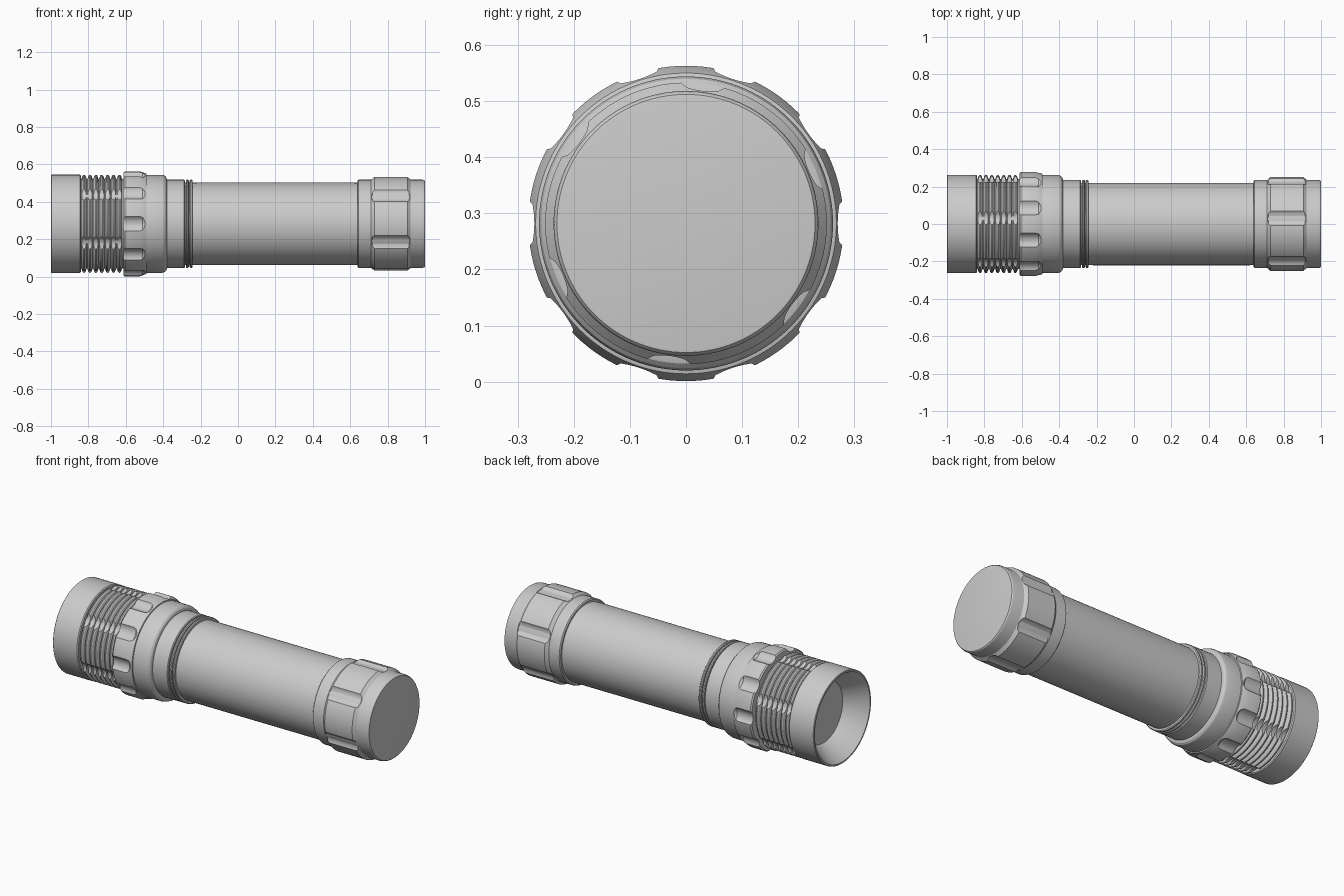
import bpy
import bmesh
from math import sin, cos, pi, radians

AXIS_Z = 0.282
SEGMENTS = 120

if "Cube" in bpy.data.objects:
    bpy.data.objects.remove(bpy.data.objects["Cube"], do_unlink=True)

# One plain grey finish
metal = bpy.data.materials.new("grey_metal")
metal.use_nodes = True
COLOUR = (0.6, 0.6, 0.6, 1)
metal.diffuse_color = COLOUR
metal.node_tree.nodes["Principled BSDF"].inputs["Base Color"].default_value = COLOUR


def new_object(name, bm):
    bmesh.ops.recalc_face_normals(bm, faces=bm.faces)
    mesh = bpy.data.meshes.new(name)
    bm.to_mesh(mesh)
    bm.free()
    mesh.materials.append(metal)
    obj = bpy.data.objects.new(name, mesh)
    bpy.context.collection.objects.link(obj)
    return obj


def select_only(obj):
    bpy.ops.object.select_all(action="DESELECT")
    obj.select_set(True)
    bpy.context.view_layer.objects.active = obj


def smooth(obj):
    select_only(obj)
    bpy.ops.object.shade_smooth_by_angle(angle=radians(25))


def lathe(name, profile, caps=True):
    """Spin (x, radius) points round the long axis, closing both ends."""
    if caps:
        profile = [(profile[0][0], 0)] + profile + [(profile[-1][0], 0)]
    bm = bmesh.new()
    verts = [bm.verts.new((x, 0, AXIS_Z + r)) for x, r in profile]
    edges = [bm.edges.new(pair) for pair in zip(verts, verts[1:])]
    bmesh.ops.spin(bm, geom=verts + edges, cent=(0, 0, AXIS_Z), axis=(1, 0, 0),
                   angle=2 * pi, steps=SEGMENTS)
    bmesh.ops.remove_doubles(bm, verts=bm.verts, dist=1e-5)
    obj = new_object(name, bm)
    smooth(obj)
    return obj


def scoop(obj, count, start, x0, x1, floor, radius):
    """Cut evenly spaced round-bottomed finger scoops, tapered at each end."""
    bm = bmesh.new()
    taper = 0.02
    stations = [(x0, radius - 0.014), (x0 + taper, radius),
                (x1 - taper, radius), (x1, radius - 0.014)]
    for i in range(count):
        a = radians(start) + 2 * pi * i / count
        cy = -sin(a) * (floor + radius)
        cz = AXIS_Z + cos(a) * (floor + radius)
        rings = [[bm.verts.new((x, cy + r * sin(t * pi / 24), cz + r * cos(t * pi / 24)))
                  for t in range(48)] for x, r in stations]
        for low, high in zip(rings, rings[1:]):
            for t in range(48):
                u = (t + 1) % 48
                bm.faces.new((low[t], low[u], high[u], high[t]))
        bm.faces.new(rings[0])
        bm.faces.new(rings[-1])
    cutter = new_object("scoop_cutter", bm)
    cutter.hide_render = True
    mod = obj.modifiers.new("scoops", "BOOLEAN")
    mod.operation = "DIFFERENCE"
    mod.solver = "EXACT"
    mod.object = cutter
    select_only(obj)
    bpy.ops.object.modifier_apply(modifier=mod.name)
    bpy.data.objects.remove(cutter, do_unlink=True)
    smooth(obj)


# Head bezel with a flared reflector, and the lens at its bottom
lathe("head_bezel", [(-0.88, 0.174), (-0.998, 0.25), (-1.0, 0.252), (-1.0, 0.26),
                     (-0.997, 0.263), (-0.845, 0.263), (-0.84, 0.258),
                     (-0.84, 0.174), (-0.88, 0.174)], caps=False)
lathe("lens", [(-0.88, 0.176), (-0.86, 0.176)])

# Cooling fins with rounded crests
fin_profile = [(-0.85, 0.24)]
FINS, PITCH = 7, 0.0315
for i in range(FINS):
    x = -0.837 + i * PITCH
    fin_profile += [(x + dx, r) for dx, r in
                    ((0, 0.24), (0.006, 0.257), (0.011, 0.262),
                     (0.017, 0.262), (0.022, 0.257), (0.028, 0.24))]
fin_profile.append((-0.6, 0.24))
fins = lathe("cooling_fins", fin_profile)
scoop(fins, 6, 53, -0.9, -0.55, 0.245, 0.05)

# Scalloped focusing ring
ring = lathe("focus_ring", [(-0.612, 0.25), (-0.612, 0.274), (-0.605, 0.281),
                            (-0.525, 0.281), (-0.49, 0.268), (-0.485, 0.25)])
scoop(ring, 10, 18, -0.66, -0.49, 0.261, 0.052)

# Collar, neck and sealing rings
lathe("collar", [(-0.5, 0.262), (-0.405, 0.262), (-0.392, 0.258),
                 (-0.384, 0.25), (-0.38, 0.238)])
lathe("neck", [(-0.4, 0.236), (-0.288, 0.236), (-0.284, 0.232)])
for side, x in (("front", -0.278), ("rear", -0.258)):
    lathe("seal_ring_" + side, [(x, 0.231), (x + 0.004, 0.236),
                                (x + 0.011, 0.236), (x + 0.015, 0.231)])

# Battery tube
lathe("battery_tube", [(-0.3, 0.22), (0.66, 0.22)])

# Thin curved panel on the upper front of the tube
bm = bmesh.new()
edge = [bm.verts.new((x, -0.005, AXIS_Z + 0.2205)) for x in (-0.22, 0.62)]
bmesh.ops.spin(bm, geom=edge + [bm.edges.new(edge)], cent=(0, 0, AXIS_Z),
               axis=(1, 0, 0), angle=radians(101), steps=34)
panel = new_object("tube_panel", bm)
smooth(panel)

# Tail cap with a scooped grip band
lathe("tail_cap", [(0.64, 0.23), (0.645, 0.236), (0.985, 0.236),
                   (0.994, 0.234), (0.999, 0.23), (1.0, 0.225)])
band = lathe("tail_grip", [(0.712, 0.22), (0.712, 0.236), (0.73, 0.251),
                           (0.905, 0.251), (0.923, 0.236), (0.923, 0.22)])
scoop(band, 6, 53, 0.7, 0.935, 0.234, 0.06)
